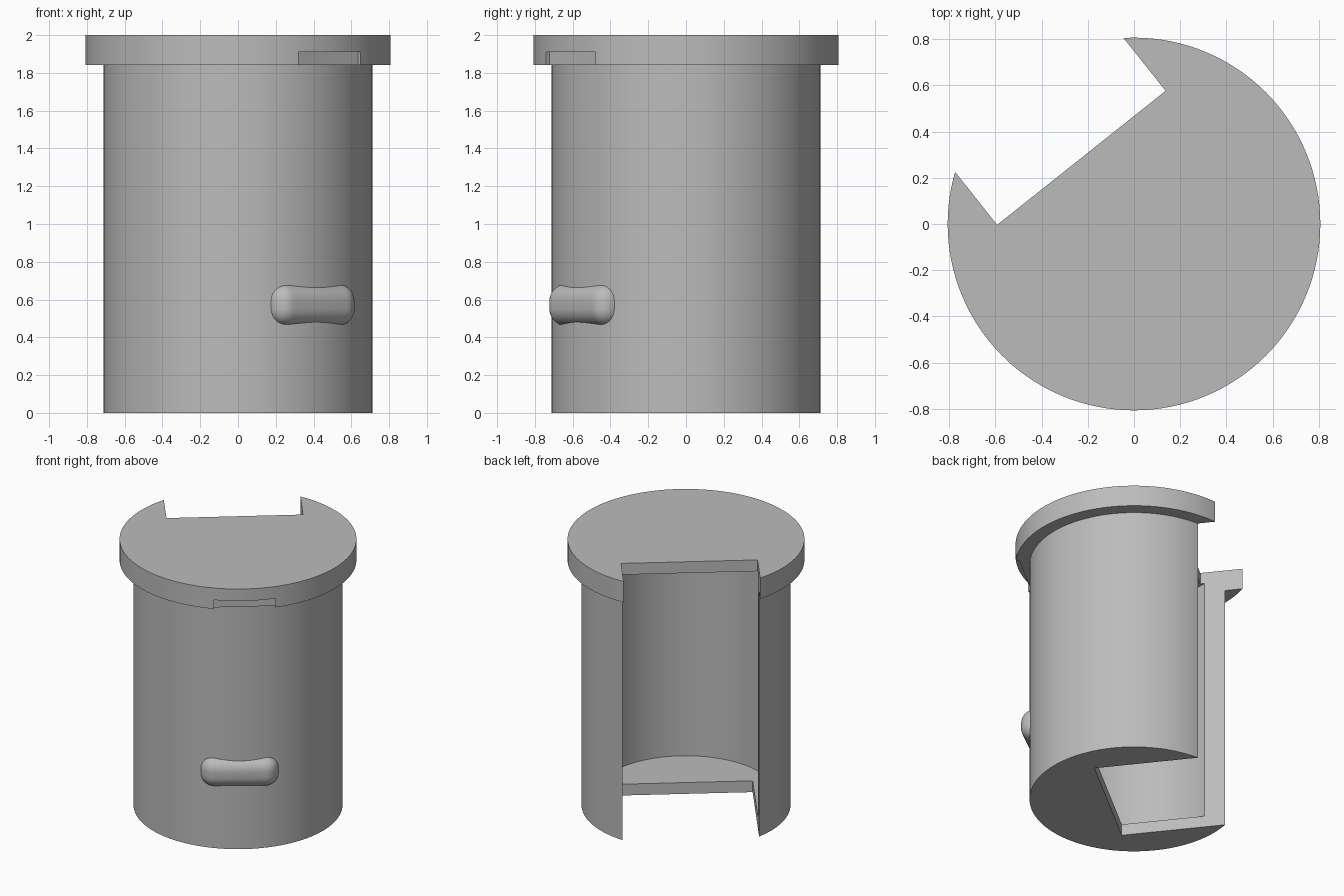
import bpy
import math
from mathutils import Matrix

SLOT_ANGLE = math.radians(128.5)    # direction the open side faces
GRIP_ANGLE = math.radians(-54)      # direction the grip faces
OUTER, INNER, RIM = 0.712, 0.612, 0.807
WALL = 0.085                        # floor and ceiling thickness
LID_Z, TOP_Z = 1.843, 2.0
SLOT_HALF = 0.466

old = bpy.data.objects.get("Cube")
if old:
    bpy.data.objects.remove(old, do_unlink=True)

grey = bpy.data.materials.new("plain grey")
grey.use_nodes = True
grey.diffuse_color = (0.5, 0.5, 0.5, 1)
grey.node_tree.nodes["Principled BSDF"].inputs["Base Color"].default_value = (0.5, 0.5, 0.5, 1)


def cylinder(name, radius, z0, z1):
    bpy.ops.mesh.primitive_cylinder_add(vertices=128, radius=radius, depth=z1 - z0,
                                        location=(0, 0, (z0 + z1) / 2))
    obj = bpy.context.object
    obj.name = name
    return obj


def box(name, angle, r0, r1, half, z0, z1):
    """Box reaching from r0 to r1 along a horizontal direction."""
    bpy.ops.mesh.primitive_cube_add(size=1)
    obj = bpy.context.object
    obj.name = name
    obj.data.transform(Matrix.Rotation(angle, 4, "Z")
                       @ Matrix.Translation(((r0 + r1) / 2, 0, (z0 + z1) / 2))
                       @ Matrix.Diagonal((r1 - r0, 2 * half, z1 - z0, 1)))
    return obj


def activate(obj):
    bpy.ops.object.select_all(action="DESELECT")
    obj.select_set(True)
    bpy.context.view_layer.objects.active = obj


def cut(obj, cutter):
    cutter.hide_render = True
    activate(obj)
    mod = obj.modifiers.new("cut", "BOOLEAN")
    mod.operation, mod.solver, mod.object = "DIFFERENCE", "EXACT", cutter
    bpy.ops.object.modifier_apply(modifier=mod.name)
    bpy.data.objects.remove(cutter, do_unlink=True)


def finish(obj):
    obj.data.materials.clear()
    obj.data.materials.append(grey)
    activate(obj)
    bpy.ops.object.shade_smooth_by_angle(angle=math.radians(30))


# Hollow body, with the slot reaching deep into the floor
body = cylinder("body", OUTER, 0, LID_Z)
cut(body, cylinder("cavity", INNER, WALL, TOP_Z + 1))
cut(body, box("floor_slot", SLOT_ANGLE, -0.18, 1.5, SLOT_HALF, -1, 3))
finish(body)

# Lid with hollow underside, shallower slot and a small notch at the front
lid = cylinder("lid", RIM, LID_Z, TOP_Z)
cut(lid, cylinder("lid_cavity", INNER, 1, TOP_Z - WALL))
cut(lid, box("lid_slot", SLOT_ANGLE, 0.366, 1.5, SLOT_HALF, 1, 3))
cut(lid, box("lid_notch", SLOT_ANGLE + math.pi, 0.755, 1.2, 0.21, 1, 1.91))
finish(lid)

# Rounded grip on the front wall
grip = box("grip", GRIP_ANGLE, 0.545, 0.747, 0.265, 0.46, 0.683)
activate(grip)
bevel = grip.modifiers.new("round", "BEVEL")
bevel.width, bevel.segments = 0.092, 8
bpy.ops.object.modifier_apply(modifier=bevel.name)
cut(grip, cylinder("grip_back", 0.66, -1, 3))
finish(grip)
